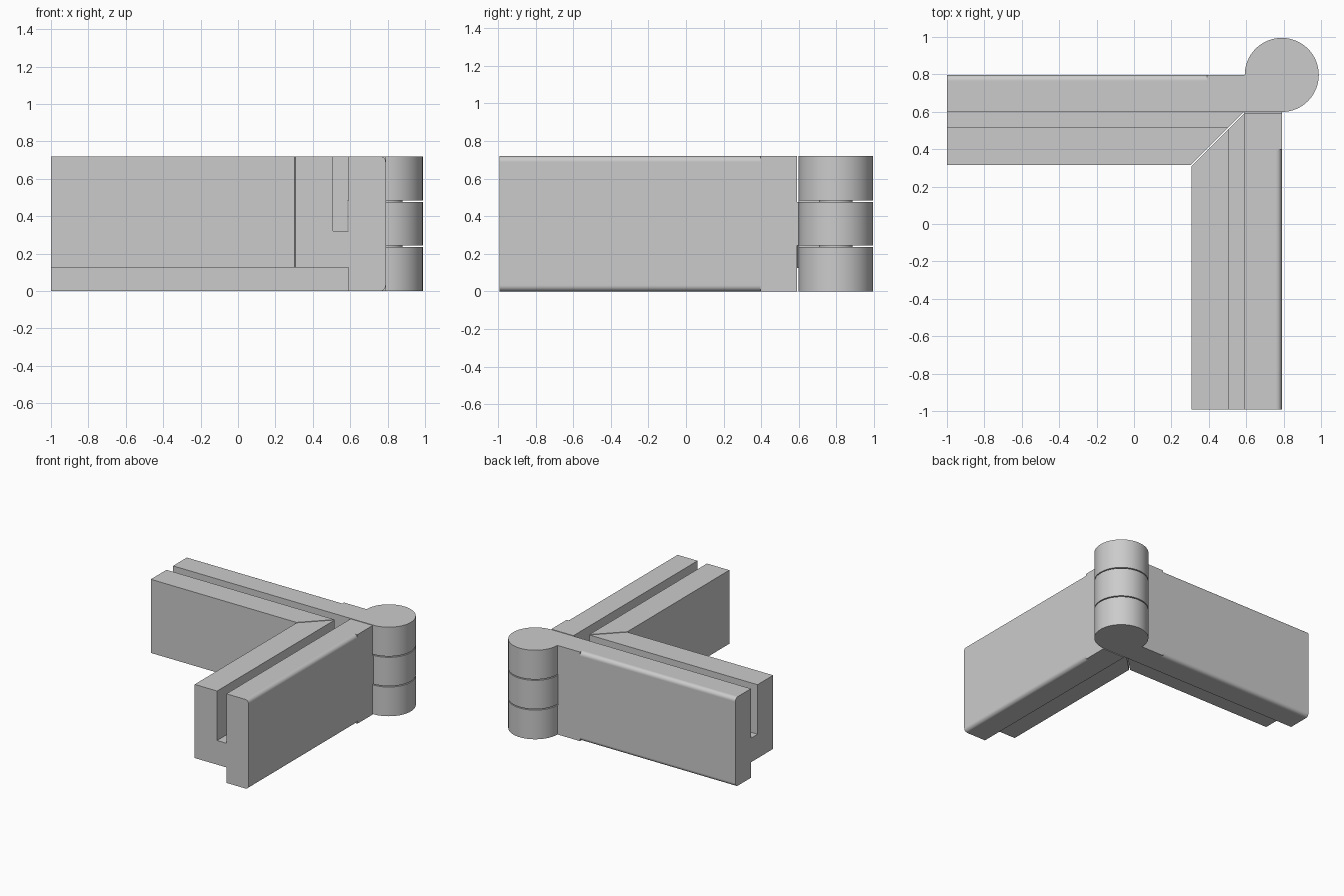
import bpy
import bmesh
import math

cube = bpy.data.objects.get("Cube")
if cube:
    bpy.data.objects.remove(cube, do_unlink=True)

# Main dimensions
PX, PY = 0.79, 0.797           # hinge axis
R = 0.198                      # knuckle radius and leaf thickness
H = 0.72                       # total height
LENGTH = 1.79                  # arm length from the hinge axis
MOUNT, ROUND_START = 0.205, 0.40
BLEND = 0.03                   # rounding of the outer long edges
RAIL_Z, GROOVE_Z = 0.125, 0.32
GROOVE_D, RAIL_D = 0.282, 0.482
GAP = 0.008

grey = bpy.data.materials.new("light_grey")
grey.use_nodes = True
grey.diffuse_color = (0.6, 0.6, 0.6, 1)
grey.node_tree.nodes["Principled BSDF"].inputs["Base Color"].default_value = (0.6, 0.6, 0.6, 1)


def arc(cx, cy, r, a0, a1, n):
    """Points along an arc, angles in degrees."""
    angles = [math.radians(a0 + (a1 - a0) * i / n) for i in range(n + 1)]
    return [(cx + r * math.cos(a), cy + r * math.sin(a)) for a in angles]


def prism(name, start, end):
    """Join two matching outlines into a closed solid; short sides are smooth."""
    bm = bmesh.new()
    a = [bm.verts.new(p) for p in start]
    b = [bm.verts.new(p) for p in end]
    bm.faces.new(a)
    bm.faces.new(b)
    for i in range(len(a)):
        j = (i + 1) % len(a)
        face = bm.faces.new((a[i], a[j], b[j], b[i]))
        face.smooth = (a[i].co - a[j].co).length < 0.05
    bmesh.ops.recalc_face_normals(bm, faces=bm.faces)
    for e in bm.edges:
        e.smooth = e.calc_face_angle(0) < math.radians(30)
    mesh = bpy.data.meshes.new(name)
    bm.to_mesh(mesh)
    bm.free()
    mesh.materials.append(grey)
    obj = bpy.data.objects.new(name, mesh)
    bpy.context.collection.objects.link(obj)
    return obj


# u runs along an arm away from the hinge, d runs inward from its outer face
def back_place(u, d, z):
    return (PX - u, PY - d, z)


def side_place(u, d, z):
    return (PX - d, PY - u, z)


def build_arm(label, place, knuckles):
    def sweep(name, section, u0, u1):
        """Sweep a (d, z) section along the arm; u0 is a function of d."""
        prism(f"{label}_{name}",
              [place(u0(d), d, z) for d, z in section],
              [place(u1, d, z) for d, z in section])

    # Outer plate with rounded long edges
    rounded = ([(R, 0), (R, H)]
               + arc(BLEND, H - BLEND, BLEND, 90, 180, 8)
               + arc(BLEND, BLEND, BLEND, 180, 270, 8))
    sweep("plate", rounded, lambda d: ROUND_START, LENGTH)

    # Square-edged plate next to the hinge
    square = [(0, 0), (R, 0), (R, H), (0, H)]
    sweep("hinge_plate", square, lambda d: MOUNT, ROUND_START)

    # Inner rail with its groove, mitred at the corner
    rail = [(R, RAIL_Z), (RAIL_D, RAIL_Z), (RAIL_D, H),
            (GROOVE_D, H), (GROOVE_D, GROOVE_Z), (R, GROOVE_Z)]
    sweep("grooved_rail", rail, lambda d: d + 0.006, LENGTH)

    # Knuckles: a barrel flowing into a lug on the plate
    outline = arc(0, 0, R, 0, -270, 48) + [(MOUNT, R), (MOUNT, 0)]
    for part, z0, z1 in knuckles:
        prism(f"{label}_{part}_knuckle",
              [place(u, d, z0) for u, d in outline],
              [place(u, d, z1) for u, d in outline])


third, half = H / 3, GAP / 2
build_arm("back_arm", back_place,
          [("lower", 0, third - half), ("upper", 2 * third + half, H)])
build_arm("side_arm", side_place,
          [("middle", third + half, 2 * third - half)])

# Hinge pin inside the knuckles
ring = arc(PX, PY, 0.09, 0, 360, 32)[:-1]
prism("hinge_pin", [(x, y, 0.02) for x, y in ring], [(x, y, H - 0.02) for x, y in ring])
